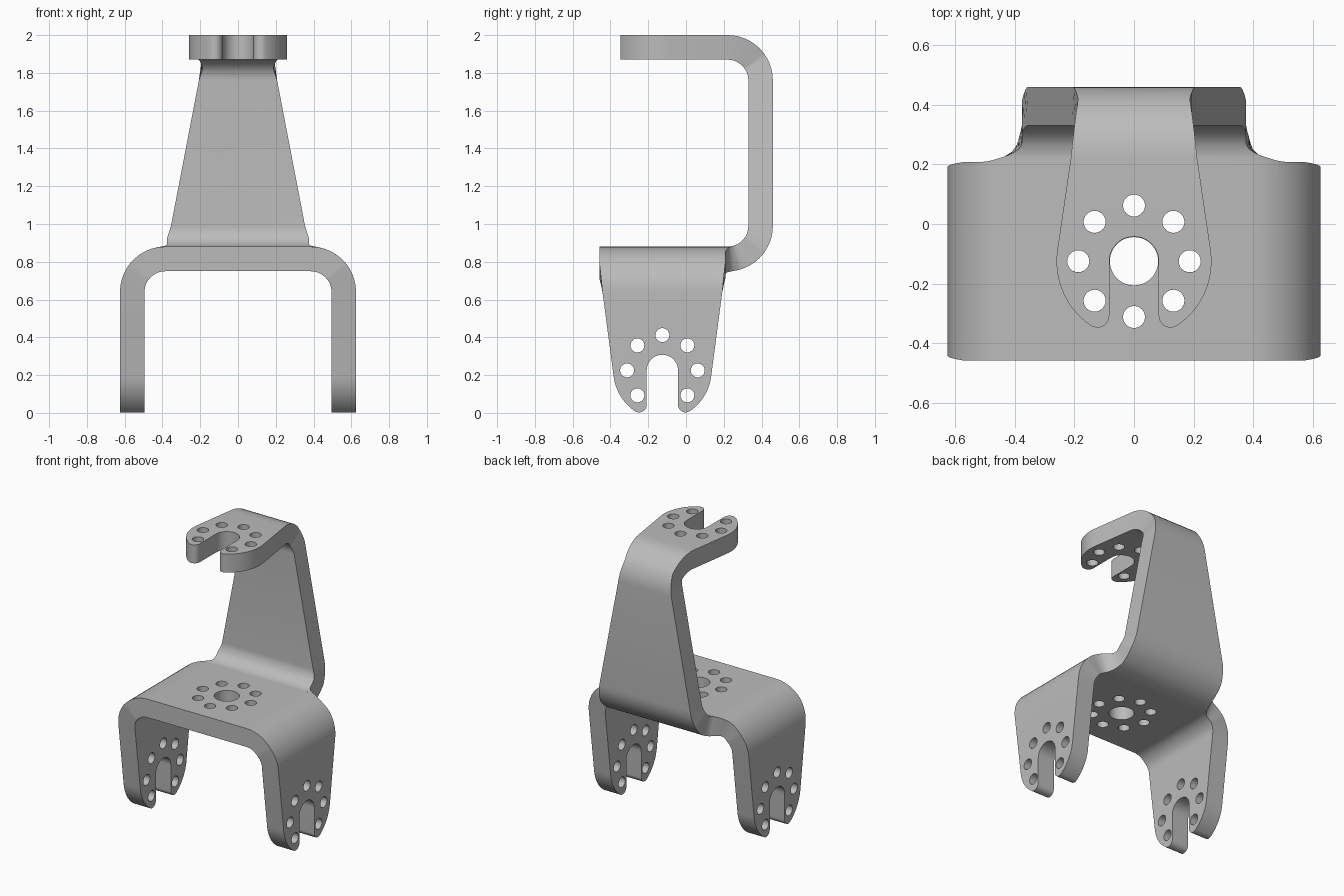
import bpy, bmesh
from math import pi, sin, cos, acos, atan2, hypot
from mathutils import Vector

THICK = 0.13          # sheet thickness
BEND = 0.175          # mid-line bend radius
ARC = BEND * pi / 2   # flat length used by one bend
MID_Z = 0.815         # mid-height of the base plate
CY = -0.125           # centre of the base plate in y
LEG_C, TAB_C = 1.075, 1.885        # flat distance to the leg and tab centres
SIDE_BEND, BACK_BEND, TOP_BEND = 0.385, 0.22, 1.265
STEPS = 12

old = bpy.data.objects.get("Cube")
if old:
    bpy.data.objects.remove(old)


def arc(cx, cy, r, a0, a1, n):
    return [(cx + r * cos(a0 + (a1 - a0) * i / n),
             cy + r * sin(a0 + (a1 - a0) * i / n)) for i in range(n + 1)]


def half_tip(width, length, r=0.26, slot=0.083, fil=0.04):
    """Half of a round slotted end: (across, along), reached by a straight taper."""
    a0 = atan2(-length, width) + acos(r / hypot(width, length))
    fx = slot + fil
    fy = ((r - fil) ** 2 - fx ** 2) ** 0.5
    a1 = atan2(fy, fx)
    return (arc(0, 0, r, a0, a1, 14) + arc(fx, fy, fil, a1, pi, 10)[1:]
            + arc(0, 0, slot, 0, -pi / 2, 10))


# Flat outline of the right half, then mirrored
leg = half_tip(0.333, LEG_C - 0.54)
tab = half_tip(0.187, TAB_C - 1.37)
outline = [(0.54, CY - 0.333)]
outline += [(LEG_C + u, CY - v) for v, u in leg]
outline += [(LEG_C + u, CY + v) for v, u in reversed(leg[:-1])]
outline += [(0.54, CY + 0.333)]
outline += arc(0.488, 0.321, 0.113, -pi / 2, -pi, 10)
outline += [(0.375, 0.39), (0.187, 1.37)]
outline += [(v, TAB_C + u) for v, u in tab]
outline += [(-x, y) for x, y in reversed(outline[:-1])]


# Bolt holes: a ring of eight, leaving out the one that the slot opens
def ring(cx, cy, skip=None):
    return [arc(cx + 0.187 * cos(k * pi / 4), cy + 0.187 * sin(k * pi / 4),
                0.037, 0, 2 * pi, 24)[:-1] for k in range(8) if k != skip]


loops = [outline, arc(0, CY, 0.081, 0, 2 * pi, 40)[:-1]]
loops += ring(0, CY) + ring(LEG_C, CY, 0) + ring(-LEG_C, CY, 4) + ring(0, TAB_C, 2)

# Flat sheet blank
curve = bpy.data.curves.new("blank", 'CURVE')
curve.dimensions = '2D'
curve.fill_mode = 'BOTH'
curve.extrude = THICK / 2
for loop in loops:
    sp = curve.splines.new('POLY')
    sp.points.add(len(loop) - 1)
    for p, (x, y) in zip(sp.points, loop):
        p.co = (x, y, 0, 1)
    sp.use_cyclic_u = True
blank = bpy.data.objects.new("blank", curve)
bpy.context.collection.objects.link(blank)
bpy.context.view_layer.update()
mesh = bpy.data.meshes.new_from_object(
    blank.evaluated_get(bpy.context.evaluated_depsgraph_get()))
bpy.data.objects.remove(blank)

bm = bmesh.new()
bm.from_mesh(mesh)
bmesh.ops.remove_doubles(bm, verts=bm.verts, dist=1e-5)

# Score lines across each bend
for i in range(STEPS + 1):
    d = ARC * i / STEPS
    for co, no in (((SIDE_BEND + d, 0, 0), (1, 0, 0)),
                   ((-SIDE_BEND - d, 0, 0), (1, 0, 0)),
                   ((0, BACK_BEND + d, 0), (0, 1, 0)),
                   ((0, TOP_BEND + d, 0), (0, 1, 0))):
        bmesh.ops.bisect_plane(bm, geom=bm.verts[:] + bm.edges[:] + bm.faces[:],
                               dist=1e-6, plane_co=co, plane_no=no)


def fold(s, h, start, up):
    """Fold a point at distance s and height h a quarter turn past start."""
    if s <= start:
        return s, h
    h *= -up
    a = min((s - start) / BEND, pi / 2)
    rest = s - start - a * BEND
    return (start + (BEND + h) * sin(a) + rest * cos(a),
            -up * (-BEND + (BEND + h) * cos(a) - rest * sin(a)))


# Fold the legs down, the back up and the tab forward
for v in bm.verts:
    x, y, h = v.co
    ax, h = fold(abs(x), h, SIDE_BEND, -1)
    y, h = fold(y, h, TOP_BEND, 1)
    y, h = fold(y, h, BACK_BEND, 1)
    v.co = Vector((ax if x > 0 else -ax, y, MID_Z + h))
bmesh.ops.recalc_face_normals(bm, faces=bm.faces)
bm.to_mesh(mesh)
bm.free()

# Grey metal
grey = bpy.data.materials.new("grey_metal")
grey.use_nodes = True
colour = (0.5, 0.5, 0.5, 1)
grey.diffuse_color = colour
grey.node_tree.nodes["Principled BSDF"].inputs["Base Color"].default_value = colour
mesh.materials.clear()
mesh.materials.append(grey)
for f in mesh.polygons:
    f.material_index = 0

bracket = bpy.data.objects.new("folded_bracket", mesh)
bpy.context.collection.objects.link(bracket)
bpy.ops.object.select_all(action='DESELECT')
bracket.select_set(True)
bpy.context.view_layer.objects.active = bracket
bpy.ops.object.shade_smooth_by_angle(angle=pi / 6)
